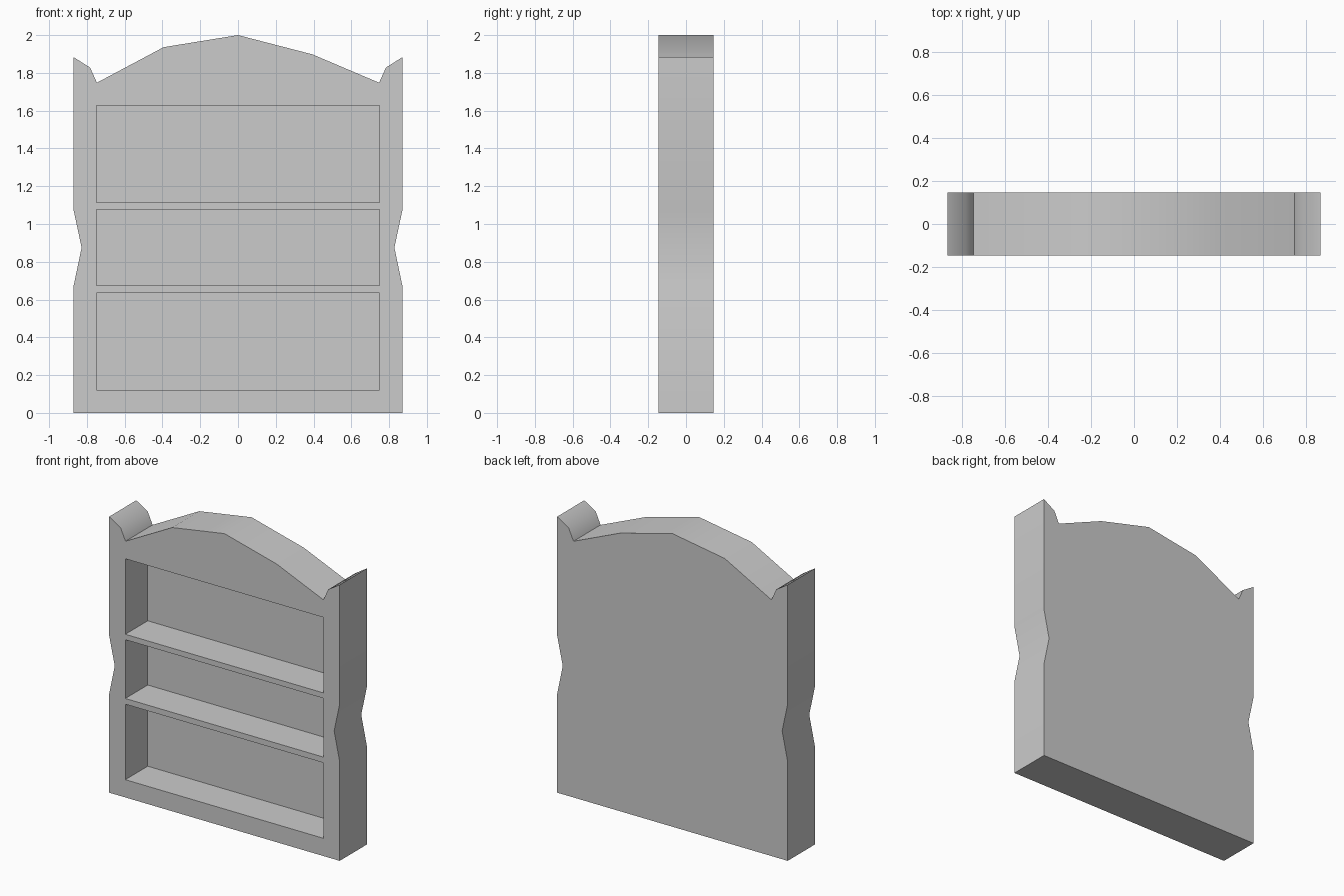
import bpy, bmesh, math

if "Cube" in bpy.data.objects:
    bpy.data.objects.remove(bpy.data.objects["Cube"])

HALF_DEPTH = 0.146
BACK_INNER = 0.095      # front surface of the back panel


def extruded_profile(name, points, y0, y1):
    """Solid made from an x/z outline pushed from y0 to y1."""
    bm = bmesh.new()
    face = bm.faces.new([bm.verts.new((x, y0, z)) for x, z in points])
    geo = bmesh.ops.extrude_face_region(bm, geom=[face])["geom"]
    moved = [v for v in geo if isinstance(v, bmesh.types.BMVert)]
    bmesh.ops.translate(bm, verts=moved, vec=(0, y1 - y0, 0))
    bmesh.ops.recalc_face_normals(bm, faces=bm.faces)
    mesh = bpy.data.meshes.new(name)
    bm.to_mesh(mesh)
    bm.free()
    obj = bpy.data.objects.new(name, mesh)
    bpy.context.collection.objects.link(obj)
    return obj


# Case outline: pinched sides and pointed horns mirror, the arch is slightly uneven
side = [(0.87, 0), (0.87, 0.674), (0.828, 0.875), (0.87, 1.072),
        (0.87, 1.883), (0.783, 1.828), (0.747, 1.748)]
arch = [(0.394, 1.898), (0, 2.0), (-0.394, 1.936)]
outline = side + arch + [(-x, z) for x, z in reversed(side)]
case = extruded_profile("bookcase", outline, -HALF_DEPTH, HALF_DEPTH)
bpy.context.view_layer.objects.active = case
case.select_set(True)

# Shelf openings, cut from the front and stopping at the back panel
for i, (z0, z1) in enumerate([(0.121, 0.636), (0.675, 1.076), (1.113, 1.628)]):
    w = 0.748
    cutter = extruded_profile(f"shelf_cutter_{i}", [(-w, z0), (w, z0), (w, z1), (-w, z1)],
                              -0.3, BACK_INNER)
    cutter.hide_render = True
    mod = case.modifiers.new("shelf_opening", 'BOOLEAN')
    mod.operation = 'DIFFERENCE'
    mod.solver = 'EXACT'
    mod.object = cutter
    bpy.ops.object.modifier_apply(modifier=mod.name)
    bpy.data.objects.remove(cutter, do_unlink=True)

# Soft shading along the outline, crisp corners elsewhere
bpy.ops.object.shade_smooth_by_angle(angle=math.radians(40))
